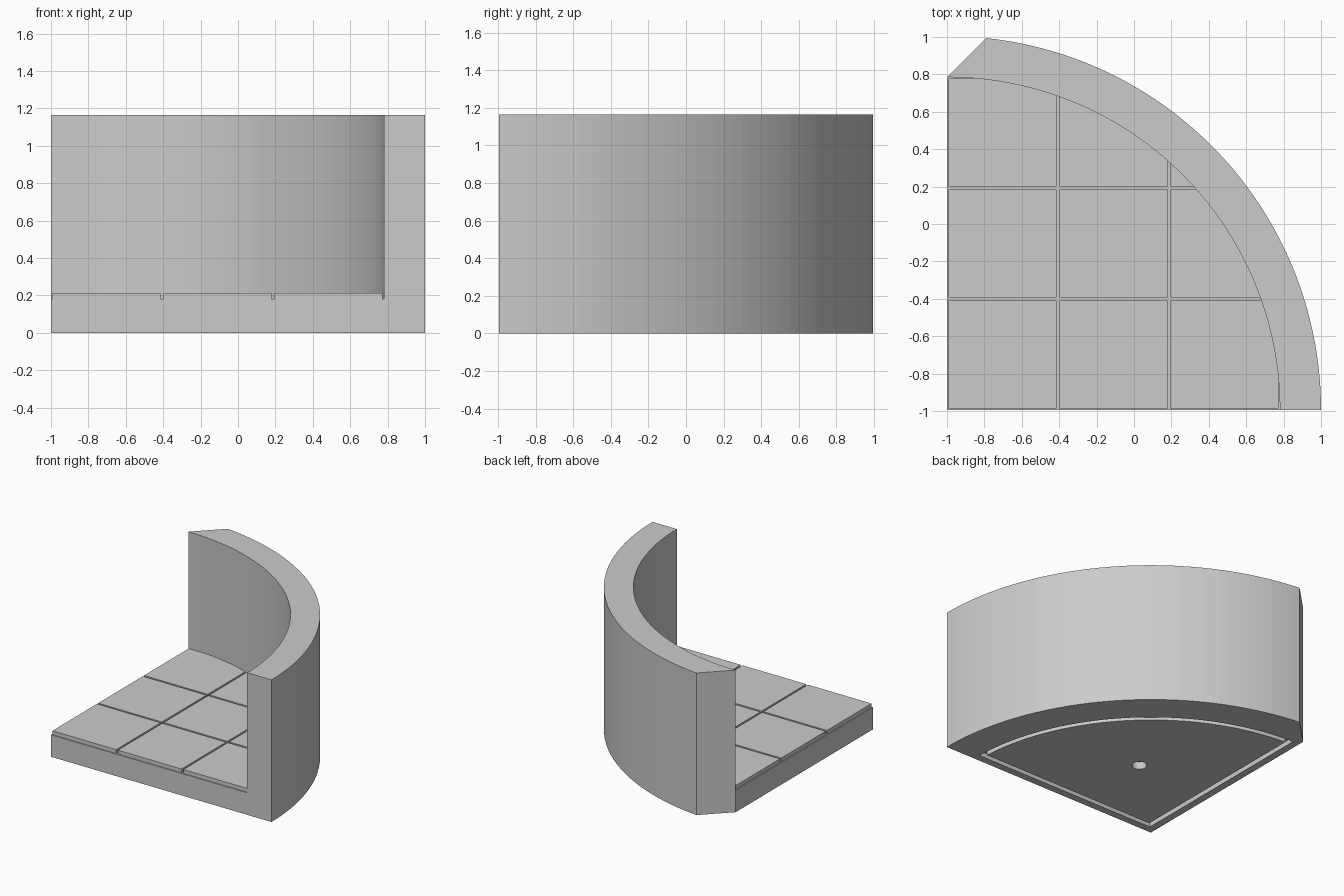
import bpy, bmesh
from math import asin, pi, sin, cos, sqrt

if "Cube" in bpy.data.objects:
    bpy.data.objects.remove(bpy.data.objects["Cube"])

CX, CY = -1.0, -0.995            # corner where the two straight sides meet
R_IN, R_OUT = 1.78, 2.0
FLOOR, TILE_TOP, TOP = 0.18, 0.212, 1.165
SEGS = 48

stone = bpy.data.materials.new("light_grey_stone")
stone.use_nodes = True
GREY = (0.6, 0.6, 0.6, 1)
stone.diffuse_color = GREY
stone.node_tree.nodes["Principled BSDF"].inputs["Base Color"].default_value = GREY


def arc(radius, start, end):
    angles = [start + (end - start) * i / SEGS for i in range(SEGS + 1)]
    return [(CX + radius * cos(a), CY + radius * sin(a)) for a in angles]


def quarter(inset, radius):
    """Quarter disc with its straight sides moved inward by inset."""
    a = asin(inset / radius)
    return [(CX + inset, CY + inset)] + arc(radius, a, pi / 2 - a)


def prism(name, outlines, z0, z1):
    """Extrude one or more flat outlines from z0 to z1."""
    bm = bmesh.new()
    for outline in outlines:
        face = bm.faces.new([bm.verts.new((x, y, z0)) for x, y in outline])
        top = bmesh.ops.extrude_face_region(bm, geom=[face])["geom"]
        for v in top:
            if isinstance(v, bmesh.types.BMVert):
                v.co.z = z1
    bmesh.ops.recalc_face_normals(bm, faces=bm.faces)
    mesh = bpy.data.meshes.new(name)
    bm.to_mesh(mesh)
    bm.free()
    mesh.materials.append(stone)
    obj = bpy.data.objects.new(name, mesh)
    bpy.context.collection.objects.link(obj)
    return obj


def combine(obj, cutter, operation="DIFFERENCE"):
    """Apply a boolean and throw the cutter away."""
    mod = obj.modifiers.new("cut", "BOOLEAN")
    mod.operation, mod.solver, mod.object = operation, "EXACT", cutter
    bpy.context.view_layer.objects.active = obj
    bpy.ops.object.modifier_apply(modifier=mod.name)
    bpy.data.objects.remove(cutter)


# Curved wall and floor slab in one block, with a slanted far end
chamfer = 0.21
end_angle = pi / 2 - asin(chamfer / R_OUT)
footprint = [(CX, CY)] + arc(R_OUT, 0, end_angle) + [(CX, CY + R_IN)]
body = prism("wall_and_floor", [footprint], 0, TOP)
combine(body, prism("room_cutter", [quarter(-0.1, R_IN)], FLOOR, TOP + 0.1))

# Shallow channel around the underside
channel = prism("channel_cutter", [quarter(0.06, 1.733)], -0.05, 0.04)
combine(channel, prism("channel_core", [quarter(0.1, 1.693)], -0.1, 0.1))
combine(body, channel)

# Small round socket under the floor
socket = [(-0.284 + 0.056 * cos(2 * pi * i / 32), -0.278 + 0.056 * sin(2 * pi * i / 32))
          for i in range(32)]
combine(body, prism("socket_cutter", [socket], -0.05, 0.06))

# Square floor tiles, trimmed where they run into the curved wall
pitch, gap = R_IN / 3, 0.008
squares = []
for i in range(3):
    for j in range(3):
        x0, x1 = CX + i * pitch + gap, CX + (i + 1) * pitch - gap
        y0, y1 = CY + j * pitch + gap, CY + (j + 1) * pitch - gap
        squares.append([(x0, y0), (x1, y0), (x1, y1), (x0, y1)])
tiles = prism("floor_tiles", squares, FLOOR - 0.01, TILE_TOP)
combine(tiles, prism("tile_trim", [quarter(-0.1, R_IN + 0.006)], 0, 1), "INTERSECT")
